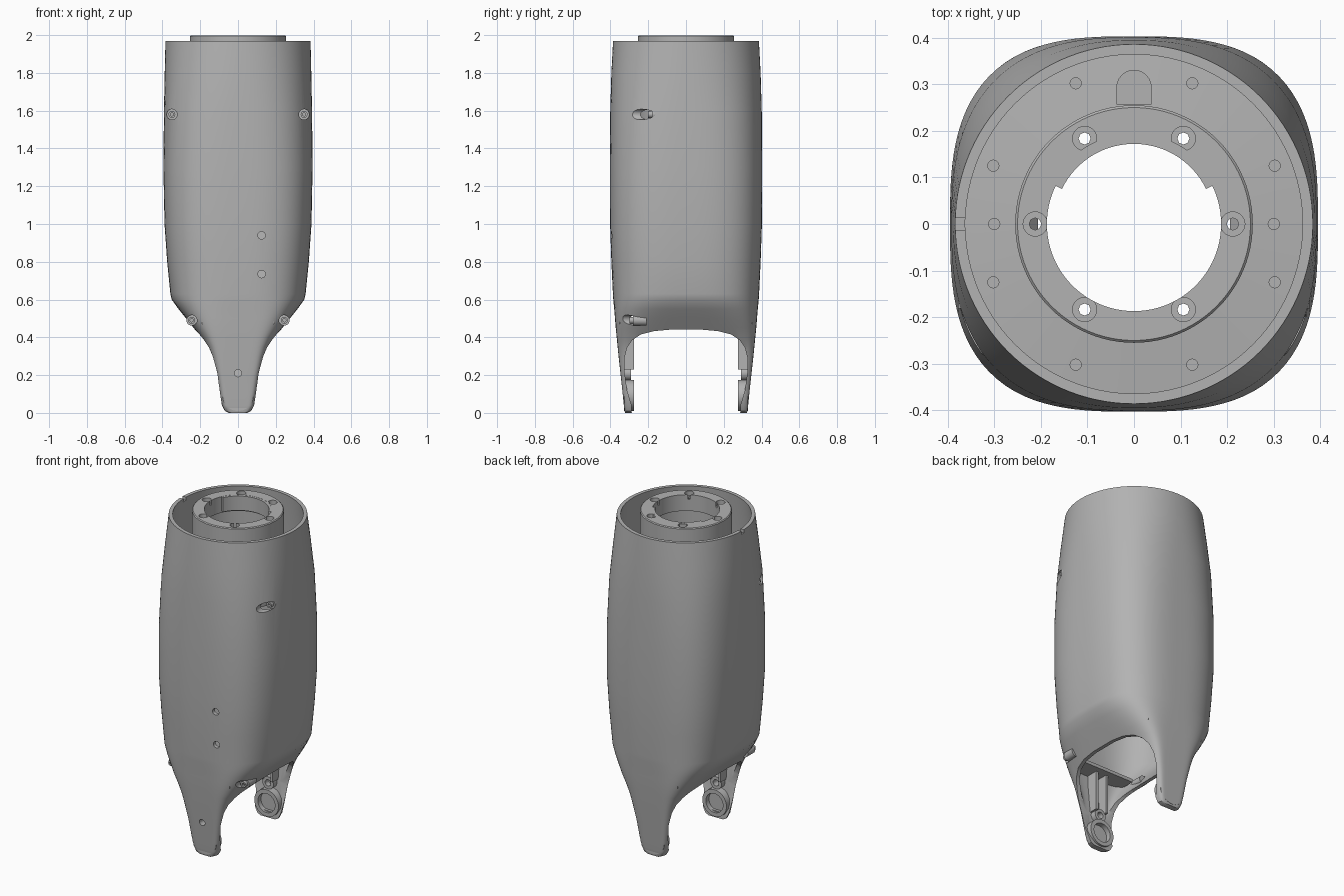
import bpy, bmesh, math
from mathutils import Matrix, Vector

if "Cube" in bpy.data.objects:
    bpy.data.objects.remove(bpy.data.objects["Cube"], do_unlink=True)

GREY = (0.45, 0.45, 0.45, 1)
mat = bpy.data.materials.new("plain_grey")
mat.use_nodes = True
mat.diffuse_color = GREY
mat.node_tree.nodes["Principled BSDF"].inputs["Base Color"].default_value = GREY


def finish(name, bm):
    bmesh.ops.recalc_face_normals(bm, faces=bm.faces)
    me = bpy.data.meshes.new(name)
    bm.to_mesh(me)
    bm.free()
    me.materials.append(mat)
    ob = bpy.data.objects.new(name, me)
    bpy.context.collection.objects.link(ob)
    return ob


def activate(ob):
    bpy.ops.object.select_all(action='DESELECT')
    ob.select_set(True)
    bpy.context.view_layer.objects.active = ob


def smooth(ob, angle=32):
    activate(ob)
    bpy.ops.object.shade_smooth_by_angle(angle=math.radians(angle))


def cut(ob, *cutters):
    for c in cutters:
        m = ob.modifiers.new("cut", 'BOOLEAN')
        m.operation, m.solver, m.object = 'DIFFERENCE', 'EXACT', c
        activate(ob)
        bpy.ops.object.modifier_apply(modifier=m.name)
        bpy.data.objects.remove(c, do_unlink=True)


def rod(name, a, b, r, n=24):
    """Cylinder between two points."""
    a, b = Vector(a), Vector(b)
    d = b - a
    bm = bmesh.new()
    rot = d.to_track_quat('Z', 'Y').to_matrix().to_4x4()
    bmesh.ops.create_cone(bm, cap_ends=True, segments=n, radius1=r, radius2=r,
                          depth=d.length, matrix=Matrix.Translation((a + b) / 2) @ rot)
    return finish(name, bm)


def box(name, x, y, z):
    bm = bmesh.new()
    bmesh.ops.create_cube(bm, size=1)
    for v in bm.verts:
        v.co = [lo + (c + .5) * (hi - lo) for c, (lo, hi) in zip(v.co, (x, y, z))]
    return finish(name, bm)


def lathe(name, profile, start=0, end=360, n=96):
    """Closed (radius, z) profile swept about z."""
    full = end - start == 360
    bm = bmesh.new()
    rings = []
    for i in range(n if full else n + 1):
        t = math.radians(start + (end - start) * i / n)
        rings.append([bm.verts.new((r * math.cos(t), r * math.sin(t), z)) for r, z in profile])
    k = len(profile)
    for i in range(n):
        a, b = rings[i], rings[(i + 1) % len(rings)]
        for j in range(k):
            bm.faces.new((a[j], b[j], b[(j + 1) % k], a[(j + 1) % k]))
    if not full:
        bm.faces.new(rings[0])
        bm.faces.new(rings[-1])
    return finish(name, bm)


def loft(name, rows, seg=120):
    """Stacked superellipse sections: (z, half width, half depth, squareness)."""
    bm = bmesh.new()
    rings = []
    for z, w, d, n in rows:
        ring = []
        for i in range(seg):
            t = math.tau * i / seg
            c, s = math.cos(t), math.sin(t)
            r = (abs(c) ** n + abs(s) ** n) ** (-1 / n)
            ring.append(bm.verts.new((w * r * c, d * r * s, z)))
        rings.append(ring)
    for a, b in zip(rings, rings[1:]):
        for i in range(seg):
            j = (i + 1) % seg
            bm.faces.new((a[i], a[j], b[j], b[i]))
    bm.faces.new(rings[0])
    bm.faces.new(rings[-1])
    return finish(name, bm)


# Outer housing: round top, squarish middle, tapering into two legs
rows = [(0, .05, .322, 10), (.01, .072, .325, 10), (.04, .088, .329, 10), (.1, .1, .335, 10),
        (.2, .118, .346, 9), (.3, .145, .357, 8), (.35, .165, .362, 7), (.4, .195, .367, 6),
        (.45, .235, .372, 5), (.5, .275, .376, 4.2), (.55, .315, .38, 3.6), (.6, .351, .385, 3.1),
        (.63, .358, .387, 3), (.8, .375, .395, 3), (1, .389, .402, 3), (1.3, .395, .403, 2.9),
        (1.6, .392, .401, 2.6), (1.8, .388, .395, 2.25), (1.97, .384, .386, 2)]
shell = loft("housing_shell", rows)

# Hollow inside
T = .022
inner = [(z, w - T, d - T, n) for z, w, d, n in rows if z > .03]
inner.append((2.1, inner[-1][1], inner[-1][2], 2))
cavity = loft("cavity_cutter", inner)

# Arched side opening between the legs
half = [(.285, -.1), (.288, .04), (.312, .12), (.326, .22), (.326, .29), (.312, .345),
        (.285, .385), (.24, .415), (.17, .433), (.08, .441)]
bm = bmesh.new()
outline = half + [(-y, z) for y, z in reversed(half)]
face = bm.faces.new([bm.verts.new((-.6, y, z)) for y, z in outline])
ext = bmesh.ops.extrude_face_region(bm, geom=[face])
bmesh.ops.translate(bm, vec=(1.2, 0, 0), verts=[v for v in ext["geom"] if isinstance(v, bmesh.types.BMVert)])
arch = finish("arch_cutter", bm)
cut(shell, cavity, arch)

# Screw pockets and small front holes
pockets = [(s * x, z, y) for s in (-1, 1) for x, z, y in ((.35, 1.58, -.18), (.245, .49, -.28))]
for x, z, y in pockets:
    cut(shell, rod("pocket_cutter", (x, -.6, z), (x, y, z), .028))
for x, z, r in ((.125, .94, .02), (.125, .735, .02), (0, .21, .019)):
    cut(shell, rod("hole_cutter", (x, -.6, z), (x, -.25, z), r))
cut(shell, box("rim_notch_cutter", (-.45, -.36), (-.013, .013), (1.95, 2.05)))
smooth(shell)

# Screw seats with hollow heads in the pockets
for x, z, y in pockets:
    seat = rod("screw_seat", (x, y - .001, z), (x, y + .07, z), .028)
    smooth(seat)
    head = rod("screw_head", (x, y - .02, z), (x, y + .01, z), .018)
    cut(head, rod("socket_cutter", (x, y - .05, z), (x, y - .005, z), .009, 6))
    smooth(head)

# Central tube with top flange and internal floor
core = lathe("core_tube", [(.187, 1.999), (.25, 1.999), (.255, 1.994), (.255, 1.67), (.375, 1.66),
                           (.375, 1.61), (.255, 1.61), (.255, 1.5), (.235, 1.5), (.235, 1.9), (.187, 1.9)])
for i in range(6):
    t = math.tau * i / 6
    x, y = .212 * math.cos(t), .212 * math.sin(t)
    cut(core, rod("counterbore_cutter", (x, y, 1.97), (x, y, 2.1), .026),
        rod("bolt_hole_cutter", (x, y, 1.8), (x, y, 2.1), .013, 8))
for a in [22.5 + 45 * i for i in range(8)] + [0, 180]:
    r = .3 if a in (0, 180) else .327
    x, y = r * math.cos(math.radians(a)), r * math.sin(math.radians(a))
    cut(core, rod("floor_hole_cutter", (x, y, 1.63), (x, y, 1.75), .012, 16))
cut(core, box("slot_cutter", (-.037, .037), (.257, .293), (1.635, 1.75)),
    rod("slot_end_cutter", (0, .293, 1.635), (0, .293, 1.75), .037))
smooth(core)
smooth(lathe("bore_lip", [(.172, 1.998), (.195, 1.998), (.195, 1.91), (.172, 1.91)], 26, 154, 48))

# Pivot rings, ribs and braces on the inside of both legs
for s, side in ((-1, "front"), (1, "back")):
    ring = rod(side + "_pivot_ring", (0, s * .275, .092), (0, s * .327, .092), .082, 40)
    cut(ring, rod("pivot_cutter", (0, s * .2, .092), (0, s * .305, .092), .058, 40))
    smooth(ring)
    ribs = [box(side + "_leg_rib", (x - .008, x + .008), (s * .275, s * .345), (.23, .5))
            for x in (-.035, .035)]
    collar = rod(side + "_leg_collar", (0, s * .29, .21), (0, s * .335, .21), .038)
    cut(collar, rod("collar_cutter", (0, s * .2, .21), (0, s * .4, .21), .019))
    smooth(collar)
    box(side + "_cross_brace", (-.19, .19), (s * .24, s * .352), (.47, .49))
